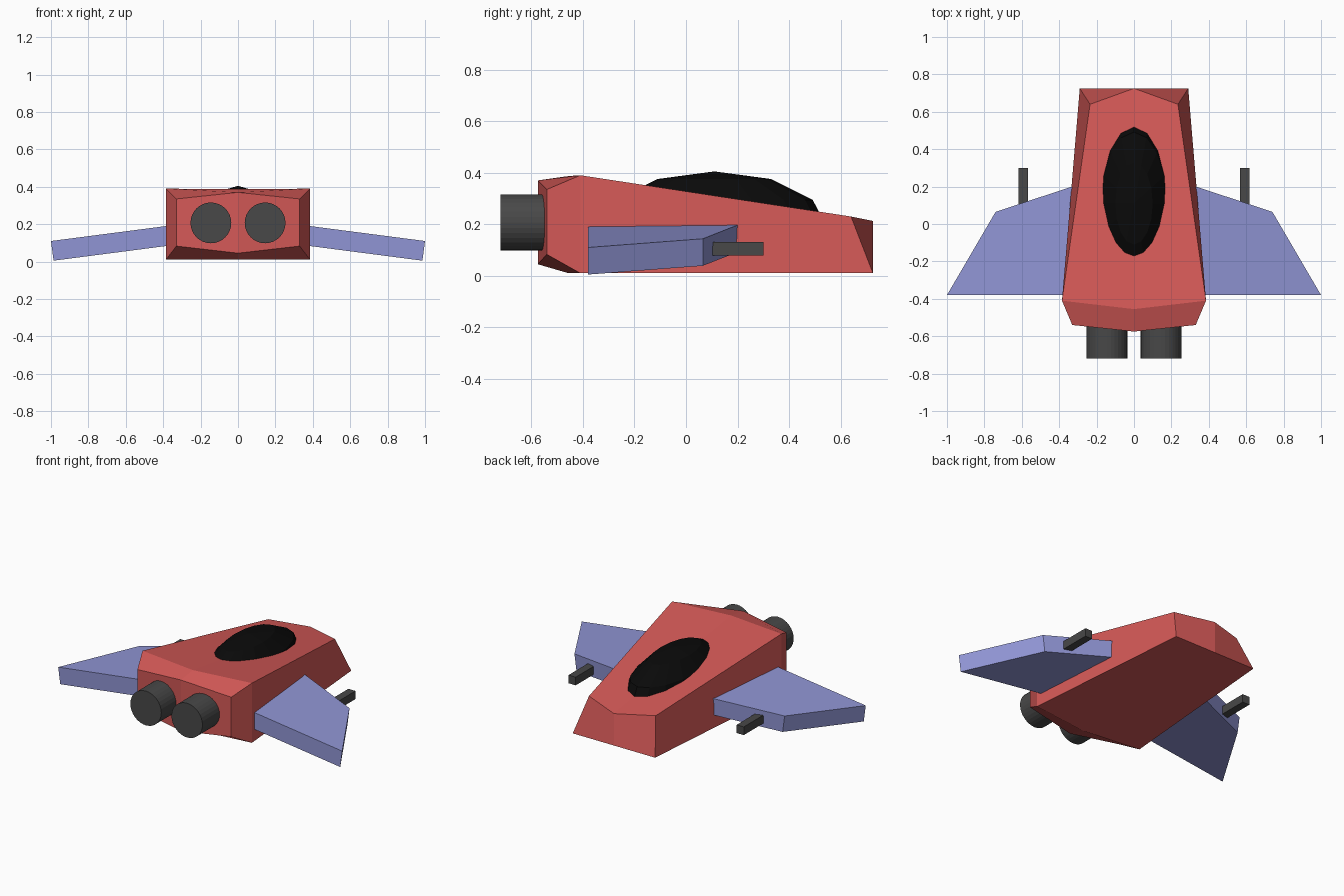
import bpy
import bmesh
from math import radians
from mathutils import Matrix, Vector

cube = bpy.data.objects.get("Cube")
if cube:
    bpy.data.objects.remove(cube, do_unlink=True)


def make_material(name, colour):
    mat = bpy.data.materials.new(name)
    mat.use_nodes = True
    mat.diffuse_color = (*colour, 1)
    bsdf = next(n for n in mat.node_tree.nodes if n.type == 'BSDF_PRINCIPLED')
    bsdf.inputs["Base Color"].default_value = (*colour, 1)
    return mat


red = make_material("hull_red", (0.66, 0.1, 0.095))
blue = make_material("wing_blue", (0.28, 0.3, 0.66))
grey = make_material("metal_grey", (0.065, 0.065, 0.065))
black = make_material("canopy_black", (0.003, 0.003, 0.003))


def finish(bm, name, mat, mirror=False):
    """Turn a bmesh into a flat-shaded object, optionally mirrored in x."""
    bmesh.ops.recalc_face_normals(bm, faces=bm.faces[:])
    mesh = bpy.data.meshes.new(name)
    bm.to_mesh(mesh)
    bm.free()
    mesh.materials.append(mat)
    obj = bpy.data.objects.new(name, mesh)
    bpy.context.collection.objects.link(obj)
    if mirror:
        obj.modifiers.new("Mirror", 'MIRROR').merge_threshold = 0.001
    return obj


def loft(bm, rings, closed):
    """Join rings of equal length with quads and cap both ends."""
    loops = [[bm.verts.new(p) for p in ring] for ring in rings]
    count = len(loops[0])
    for a, b in zip(loops, loops[1:]):
        for i in range(count if closed else count - 1):
            j = (i + 1) % count
            bm.faces.new((a[i], a[j], b[j], b[i]))
    bm.faces.new(loops[0][::-1])
    bm.faces.new(loops[-1])


# Hull: half sections ordered top centre, top edge, bottom edge, bottom centre
engine_end = [(0, -0.575, 0.37), (0.33, -0.54, 0.335),
              (0.33, -0.54, 0.083), (0, -0.575, 0.045)]
shoulder = [(0, -0.455, 0.387), (0.385, -0.41, 0.39),
            (0.385, -0.41, 0.01), (0, -0.455, 0.01)]
nose = [(0, 0.725, 0.213), (0.235, 0.64, 0.23),
        (0.29, 0.725, 0.01), (0, 0.725, 0.01)]
bm = bmesh.new()
loft(bm, [engine_end, shoulder, nose], closed=False)
finish(bm, "hull", red, mirror=True)

# Wings: a drooping slab following a four-cornered outline
outline = [(0.25, 0.227), (0.74, 0.065), (1.0, -0.38), (0.25, -0.38)]
top = [Vector((x, y, 0.11 + 0.13 * (1 - x))) for x, y in outline]
thickness = Vector((-0.014, 0, -0.105))
bm = bmesh.new()
loft(bm, [top, [p + thickness for p in top]], closed=True)
finish(bm, "wings", blue, mirror=True)

# Wing guns
bm = bmesh.new()
bmesh.ops.create_cube(bm, size=1, matrix=Matrix.Translation((0.592, 0.175, 0.105))
                      @ Matrix.Diagonal((0.05, 0.25, 0.052, 1)))
finish(bm, "wing_guns", grey, mirror=True)

# Engines
bm = bmesh.new()
bmesh.ops.create_cone(bm, cap_ends=True, segments=32, radius1=0.109, radius2=0.109,
                      depth=0.26, matrix=Matrix.Translation((0.145, -0.59, 0.207))
                      @ Matrix.Rotation(radians(90), 4, 'X'))
finish(bm, "engines", grey, mirror=True)

# Canopy: upper half of a stretched sphere
bm = bmesh.new()
bmesh.ops.create_uvsphere(bm, u_segments=16, v_segments=6, radius=1)
lower = [v for v in bm.verts if v.co.z < -0.01]
bmesh.ops.delete(bm, geom=lower, context='VERTS')
bmesh.ops.transform(bm, verts=bm.verts[:], matrix=Matrix.Translation((0, 0.11, 0.185))
                    @ Matrix.Diagonal((0.2, 0.44, 0.22, 1)))
rim = [e for e in bm.edges if e.is_boundary]
bmesh.ops.holes_fill(bm, edges=rim)
finish(bm, "canopy", black)
